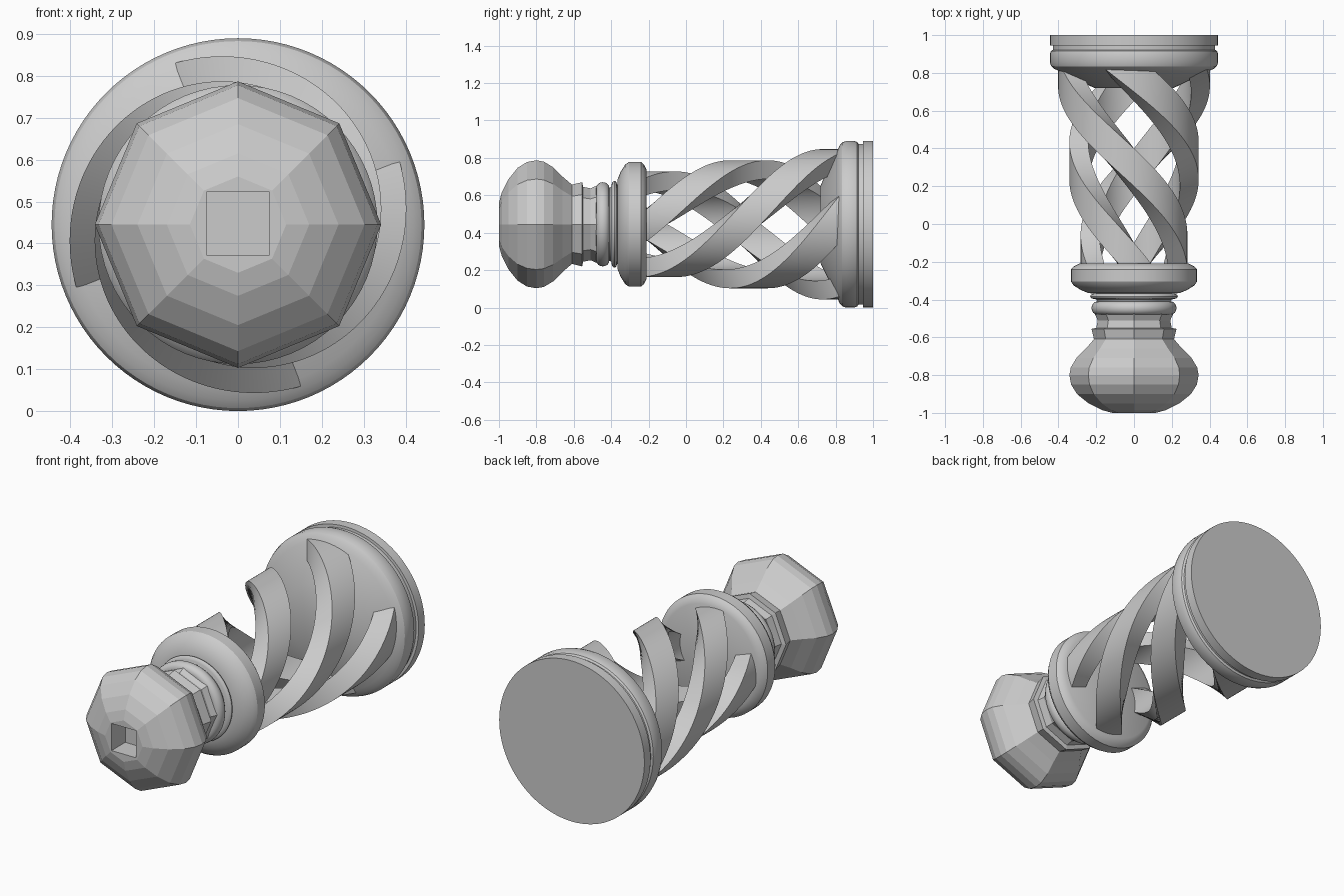
import bpy, bmesh
from math import sin, cos, pi, radians

if "Cube" in bpy.data.objects:
    bpy.data.objects.remove(bpy.data.objects["Cube"])

ZC = 0.445  # height of the long axis, which runs along y


def finish(name, bm, smooth):
    bmesh.ops.recalc_face_normals(bm, faces=bm.faces[:])
    me = bpy.data.meshes.new(name)
    bm.to_mesh(me)
    bm.free()
    ob = bpy.data.objects.new(name, me)
    bpy.context.collection.objects.link(ob)
    if smooth:
        bpy.ops.object.select_all(action='DESELECT')
        ob.select_set(True)
        bpy.context.view_layer.objects.active = ob
        bpy.ops.object.shade_smooth_by_angle(angle=radians(30))
    return ob


def bridge(bm, rings):
    """Skin closed rings of vertices and cap both ends."""
    n = len(rings[0])
    for a, b in zip(rings, rings[1:]):
        for i in range(n):
            j = (i + 1) % n
            bm.faces.new((a[i], a[j], b[j], b[i]))
    bm.faces.new(rings[0])
    bm.faces.new(rings[-1])


def polar(bm, y, r, a):
    return bm.verts.new((r * sin(a), y, ZC + r * cos(a)))


def lathe(name, profile, sides, smooth=True):
    """Turn (y, radius) points around the long axis."""
    bm = bmesh.new()
    bridge(bm, [[polar(bm, y, r, 2 * pi * i / sides) for i in range(sides)]
                for y, r in profile])
    return finish(name, bm, smooth)


def bead(y0, y1, r0, r1, n=8):
    """Half-round profile bulging from radius r0 to r1."""
    return [((y0 + y1) / 2 - (y1 - y0) / 2 * cos(pi * i / n),
             r0 + (r1 - r0) * sin(pi * i / n)) for i in range(n + 1)]


# Octagonal head with its faceted neck
head = lathe("head", [
    (-1.0, 0.115), (-0.985, 0.17), (-0.95, 0.24), (-0.90, 0.302), (-0.85, 0.333),
    (-0.80, 0.342), (-0.76, 0.335), (-0.71, 0.305), (-0.66, 0.255), (-0.61, 0.212),
    (-0.555, 0.225), (-0.55, 0.20), (-0.51, 0.192), (-0.47, 0.21)], 8, False)

# Square socket in the head
bpy.ops.mesh.primitive_cube_add(size=1, location=(0, -1.0, ZC + 0.003))
cutter = bpy.context.object
cutter.name = "socket_cutter"
cutter.scale = (0.15, 0.24, 0.15)
cutter.hide_render = True
cutter.display_type = 'WIRE'
mod = head.modifiers.new("socket", 'BOOLEAN')
mod.operation = 'DIFFERENCE'
mod.object = cutter
mod.solver = 'EXACT'

# Round beads and collar
lathe("collar", bead(-0.48, -0.41, 0.195, 0.225) + [(-0.40, 0.20)]
      + bead(-0.398, -0.368, 0.205, 0.232)
      + [(-0.366, 0.24), (-0.35, 0.28), (-0.325, 0.32), (-0.305, 0.333),
         (-0.24, 0.333), (-0.225, 0.32), (-0.21, 0.29)], 64)

# Foot: inner cone, rounded ring, groove and end disc
lathe("foot", [
    (0.72, 0.21), (0.81, 0.395), (0.82, 0.42), (0.835, 0.438), (0.855, 0.445),
    (0.90, 0.445), (0.915, 0.44), (0.922, 0.43), (0.945, 0.43), (0.946, 0.445),
    (1.0, 0.445)], 96)


def strand(k, steps=100):
    """Flat band winding around the axis while its radius shrinks."""
    bm = bmesh.new()
    rings = []
    for s in range(steps + 1):
        t = -0.30 + 2.62 * s / steps  # quarter turns
        a = (t + k) * pi / 2
        r = 0.40 - 0.06 * t
        y = 0.70 - 0.5 * t
        section = [(y, r), (y + 0.20, r), (y + 0.20, r - 0.10), (y - 0.05, r - 0.10)]
        rings.append([polar(bm, min(max(yy, -0.30 + 0.002 * i), 0.96 - 0.002 * i), rr, a)
                      for i, (yy, rr) in enumerate(section)])
    bridge(bm, rings)
    finish(f"twisted_strand_{k + 1}", bm, True)


# Four twisted strands
for k in range(4):
    strand(k)
